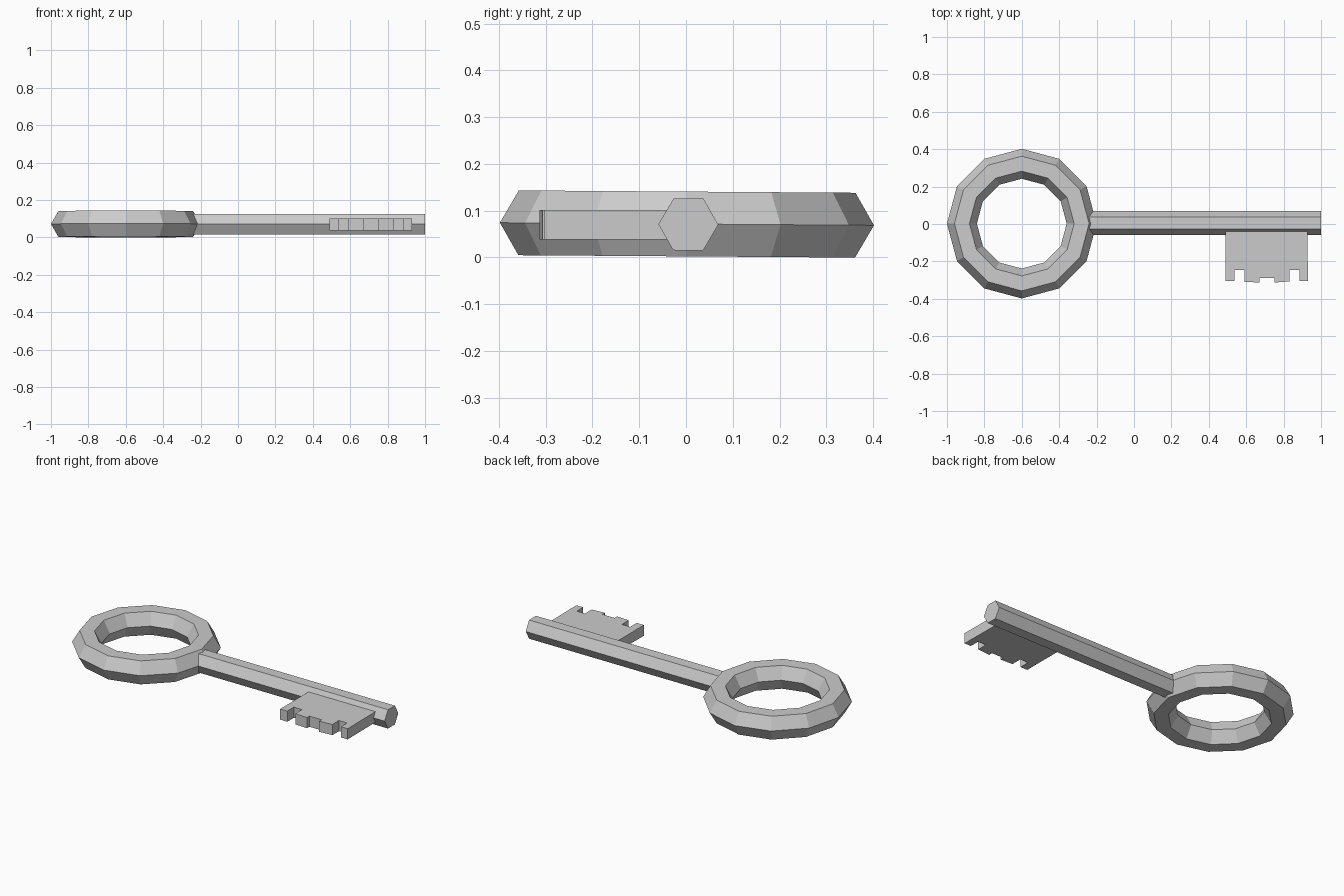
import bpy, bmesh
from math import cos, sin, tau, radians
from mathutils import Vector

if "Cube" in bpy.data.objects:
    bpy.data.objects.remove(bpy.data.objects["Cube"])


def make_object(name, bm):
    bmesh.ops.recalc_face_normals(bm, faces=bm.faces[:])
    mesh = bpy.data.meshes.new(name)
    bm.to_mesh(mesh)
    bm.free()
    obj = bpy.data.objects.new(name, mesh)
    bpy.context.collection.objects.link(obj)
    return obj


def prism(name, outline, depth):
    """Extrude a closed outline along a vector."""
    bm = bmesh.new()
    face = bm.faces.new([bm.verts.new(p) for p in outline])
    ext = bmesh.ops.extrude_face_region(bm, geom=[face], use_keep_orig=True)
    verts = [g for g in ext["geom"] if isinstance(g, bmesh.types.BMVert)]
    bmesh.ops.translate(bm, verts=verts, vec=Vector(depth))
    return make_object(name, bm)


# Bow: 12-sided ring with a hexagonal section, tilted very slightly
bpy.ops.mesh.primitive_torus_add(major_segments=12, minor_segments=6,
                                 major_radius=0.32, minor_radius=0.08,
                                 location=(-0.6, 0.002, 0.0715),
                                 rotation=(-0.007, 0, 0))
bpy.context.object.name = "bow_ring"

# Shaft: hexagonal bar starting inside the ring
hexagon = [(-0.26, 0.005 + 0.064 * cos(tau * i / 6 - 0.01),
            0.0705 + 0.064 * sin(tau * i / 6 - 0.01)) for i in range(6)]
prism("shaft", hexagon, (1.26, 0, 0))

# Bit: flat plate with square-cut teeth
bit = [(0.49, -0.01), (0.49, -0.306), (0.537, -0.306), (0.537, -0.245),
       (0.591, -0.245), (0.591, -0.309), (0.67, -0.313), (0.67, -0.29),
       (0.75, -0.29), (0.75, -0.313), (0.832, -0.307), (0.832, -0.245),
       (0.886, -0.245), (0.886, -0.304), (0.93, -0.304), (0.927, -0.01)]
prism("bit", [(x, y, 0.038) for x, y in bit], (0, 0, 0.063))
